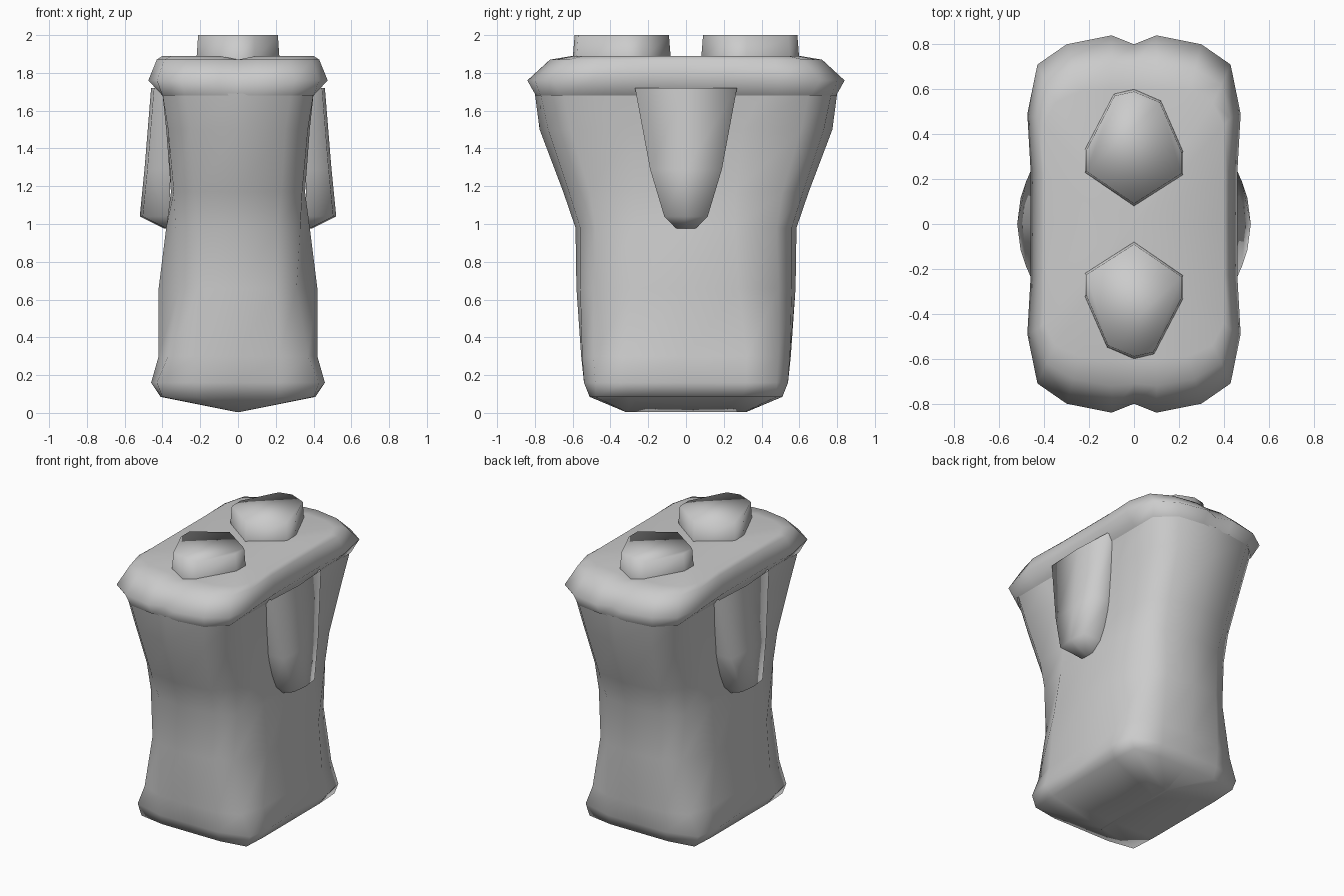
import bpy, bmesh

if "Cube" in bpy.data.objects:
    bpy.data.objects.remove(bpy.data.objects["Cube"])


def loft(name, rings, bottom="open", top="open", closed=True):
    """Skin a list of rings; bottom / top is "open", "flat" or an apex point."""
    bm = bmesh.new()
    vr = [[bm.verts.new(p) for p in r] for r in rings]
    n = len(vr[0])
    for a, b in zip(vr, vr[1:]):
        for i in range(n if closed else n - 1):
            j = (i + 1) % n
            bm.faces.new((a[i], a[j], b[j], b[i]))
    for ring, cap in ((vr[0][::-1], bottom), (vr[-1], top)):
        if cap == "flat":
            bm.faces.new(ring)
        elif cap != "open":
            c = bm.verts.new(cap)
            for i in range(n):
                bm.faces.new((ring[i], ring[(i + 1) % n], c))
    bmesh.ops.recalc_face_normals(bm, faces=bm.faces)
    # open shells: make sure the sides face outward from the shell's centre
    mid = sum((v.co for v in bm.verts), start=bm.verts[:][0].co * 0) / len(bm.verts)
    if not closed:
        mid.x = 0
    if sum(f.normal.dot(f.calc_center_median() - mid) * f.calc_area() for f in bm.faces) < 0:
        bmesh.ops.reverse_faces(bm, faces=bm.faces)
    for f in bm.faces:
        f.smooth = True
    me = bpy.data.meshes.new(name)
    bm.to_mesh(me)
    bm.free()
    ob = bpy.data.objects.new(name, me)
    bpy.context.collection.objects.link(ob)
    return ob


def full_ring(q, z, zmid=None):
    """Mirror a quarter outline (from y=0 side to x=0 end) into a closed ring."""
    half = q + [(-x, y) for x, y in reversed(q[:-1])]
    pts = half + [(x, -y) for x, y in reversed(half[1:-1])]
    return [(x, y, zmid if zmid and abs(x) < 0.01 else z) for x, y in pts]


# Body: waisted sack with flared shoulders and a keel-shaped base
body = [
    (0.005, [(.012, 0), (.01, .2), (.01, .31), (.005, .315), (0, .32)]),
    (0.085, [(.41, 0), (.41, .3), (.40, .48), (.22, .51), (0, .51)]),
    (0.16, [(.44, 0), (.46, .32), (.43, .48), (.22, .54), (0, .54)]),
    (0.30, [(.42, 0), (.42, .32), (.37, .49), (.22, .55), (0, .555)]),
    (0.66, [(.42, 0), (.42, .28), (.31, .49), (.20, .56), (0, .58)]),
    (0.98, [(.38, 0), (.38, .26), (.33, .48), (.21, .56), (0, .585)]),
    (1.17, [(.355, 0), (.355, .26), (.34, .51), (.23, .62), (0, .65)]),
    (1.50, [(.38, 0), (.38, .30), (.37, .61), (.25, .73), (0, .775)]),
    (1.69, [(.40, 0), (.40, .40), (.40, .65), (.28, .77), (0, .80)]),
]
loft("body", [full_ring(q, z) for z, q in body], bottom=(0, 0, .01))

# Lip with notched ends, flowing into the body and closing its top
lip = [
    (1.68, [(.40, 0), (.40, .23), (.40, .49), (.40, .66), (.28, .77), (.1, .795), (0, .79)]),
    (1.76, [(.46, 0), (.46, .23), (.475, .49), (.43, .71), (.30, .80), (.1, .84), (0, .80)]),
    (1.87, [(.42, 0), (.42, .23), (.43, .47), (.39, .62), (.27, .69), (.1, .72), (0, .71)]),
    (1.89, [(.40, 0), (.40, .22), (.40, .44), (.35, .54), (.24, .59), (.1, .60), (0, .60)]),
]
loft("lip", [full_ring(q, z, 1.87 if z > 1.8 else None) for z, q in lip],
     top=(0, 0, 1.87))

# Side wedges hanging below the lip, narrowing and leaning outward
for side, s in (("right", 1), ("left", -1)):
    wr = []
    for z, w, x in ((.975, .05, .385), (1.04, .115, .515), (1.29, .19, .49), (1.72, .27, .455)):
        pts = [(.36, -w), (x - .01, -w), (x + .005, 0), (x - .01, w), (.36, w)]
        wr.append([(s * a, b, z) for a, b in pts])
    loft("wedge_" + side, wr, bottom="flat", closed=False)

# Flat-topped studs
stud = [(0, .60), (-.09, .58), (-.22, .33), (-.22, .23), (0, .08),
        (.22, .22), (.22, .32), (.12, .55)]
cy = .34
for name, s in (("stud_back", 1), ("stud_front", -1)):
    r = [[(s * x * k, s * (cy + (y - cy) * k), z) for x, y in stud]
         for z, k in ((1.87, 1.0), (2.0, .96))]
    loft(name, r, top="flat")
